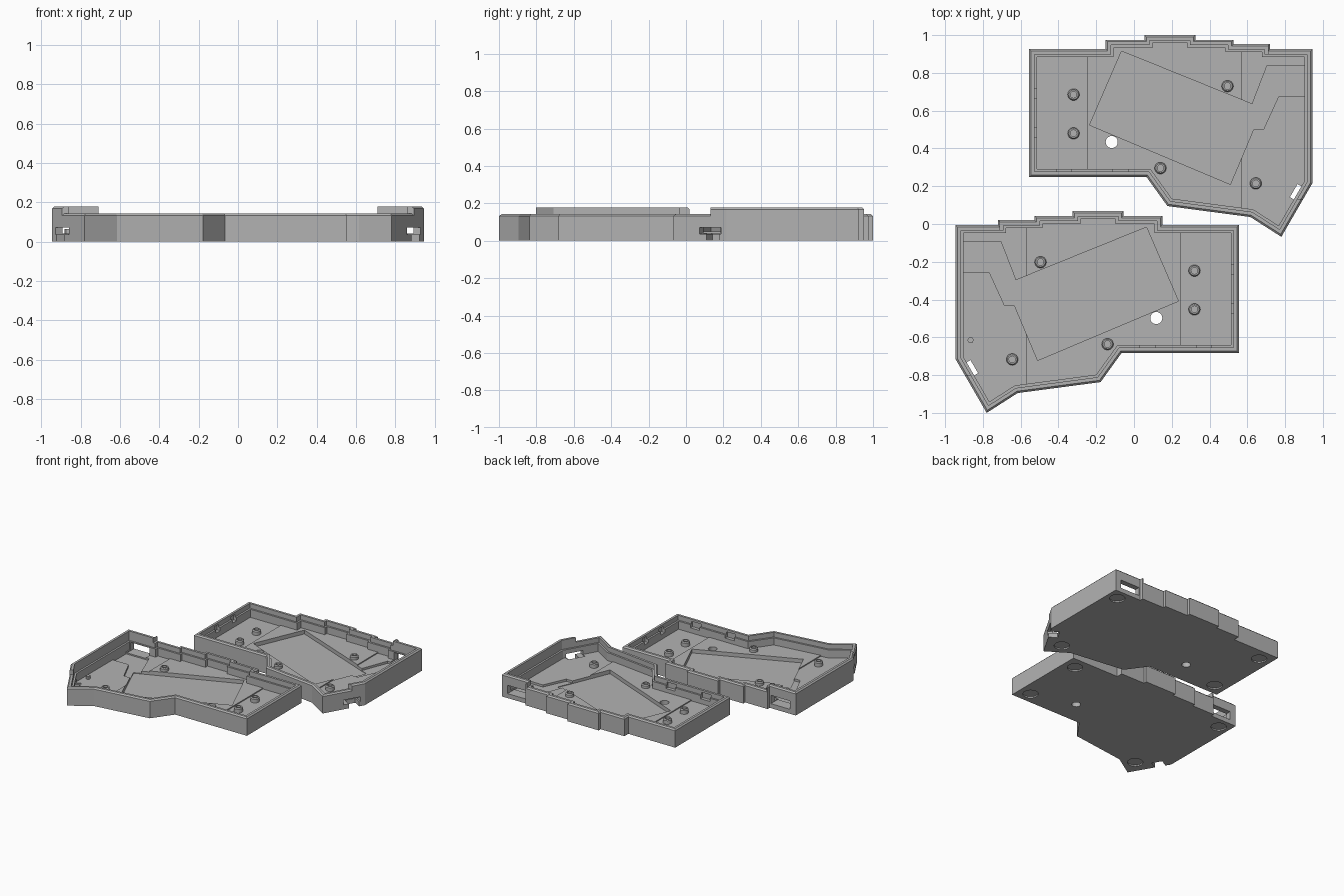
import bpy, bmesh, math
from mathutils import Vector, Matrix

if "Cube" in bpy.data.objects:
    bpy.data.objects.remove(bpy.data.objects["Cube"])

grey = bpy.data.materials.new("case grey")
grey.use_nodes = True
colour = (0.45, 0.45, 0.45, 1)
grey.diffuse_color = colour
grey.node_tree.nodes["Principled BSDF"].inputs["Base Color"].default_value = colour

# Outline of one half, counter-clockwise
OUTLINE = [(-.555, .249), (.066, .249), (.177, .095), (.616, .037), (.78, -.068),
           (.945, .217), (.945, .926), (.72, .926), (.72, .952), (.526, .952),
           (.526, .975), (.325, .975), (.325, 1), (.055, 1), (.055, .975),
           (-.15, .975), (-.15, .926), (-.555, .926)]
FLOOR, SIDE_FLOOR, POCKET = .05, .042, .02


def inset(points, distance):
    """Move every edge of a polygon inwards by the same distance."""
    pts = [Vector(p) for p in points]
    result = []
    for i, p in enumerate(pts):
        a = (p - pts[i - 1]).normalized()
        b = (pts[(i + 1) % len(pts)] - p).normalized()
        na, nb = Vector((-a.y, a.x)), Vector((-b.y, b.x))
        result.append(p + (na + nb) * distance / (1 + na.dot(nb)))
    return result


def make(name, bm):
    bmesh.ops.recalc_face_normals(bm, faces=bm.faces)
    mesh = bpy.data.meshes.new(name)
    bm.to_mesh(mesh)
    bm.free()
    mesh.materials.append(grey)
    obj = bpy.data.objects.new(name, mesh)
    bpy.context.collection.objects.link(obj)
    return obj


def prism(name, points, layers):
    """Stack of inset outlines, given as (inset, height)."""
    bm = bmesh.new()
    rings = [[bm.verts.new((p.x, p.y, z)) for p in inset(points, d)] for d, z in layers]
    bm.faces.new(rings[0][::-1])
    bm.faces.new(rings[-1])
    for low, high in zip(rings, rings[1:]):
        for i in range(len(low)):
            j = (i + 1) % len(low)
            bm.faces.new((low[i], low[j], high[j], high[i]))
    return make(name, bm)


def box(name, x0, x1, y0, y1, z0, z1):
    return prism(name, [(x0, y0), (x1, y0), (x1, y1), (x0, y1)], [(0, z0), (0, z1)])


def turned_box(name, centre, angle, length, width, z0, z1):
    obj = box(name, -length / 2, length / 2, -width / 2, width / 2, z0, z1)
    obj.data.transform(Matrix.Translation((*centre, 0)) @ Matrix.Rotation(angle, 4, 'Z'))
    return obj


def disc(name, centre, radius, z0, z1, sides=24):
    ring = [(centre[0] + radius * math.cos(2 * math.pi * i / sides),
             centre[1] + radius * math.sin(2 * math.pi * i / sides)) for i in range(sides)]
    return prism(name, ring, [(0, z0), (0, z1)])


def combine(obj, other, operation='DIFFERENCE'):
    """Apply a boolean and discard the second object."""
    mod = obj.modifiers.new("cut", 'BOOLEAN')
    mod.operation, mod.solver, mod.object = operation, 'EXACT', other
    deps = bpy.context.evaluated_depsgraph_get()
    mesh = bpy.data.meshes.new_from_object(obj.evaluated_get(deps))
    obj.modifiers.clear()
    obj.data = mesh
    bpy.data.objects.remove(other)


# Tray body with a chamfered rim, and the taller rim around the outer corner
case = prism("right_case", OUTLINE, [(0, 0), (0, .132), (.01, .142)])
raised = prism("raised_rim", OUTLINE, [(0, .1), (0, .168), (.01, .178)])
combine(raised, box("rim_limit", .71, 1.1, .13, 1.1, 0, .3), 'INTERSECT')
combine(case, raised, 'UNION')

# Interior: wide opening above a ledge, then the floor levels
combine(case, prism("opening", OUTLINE, [(.028, .105), (.028, .3)]))
combine(case, prism("cavity", OUTLINE, [(.042, FLOOR), (.042, .2)]))
for x0, x1 in ((-1, -.25), (.573, 1)):
    side = prism("side_floor", OUTLINE, [(.042, SIDE_FLOOR), (.042, .08)])
    combine(side, box("side_limit", x0, x1, -1, 2, 0, .2), 'INTERSECT')
    combine(case, side)

# Slanted pocket and the cable channel that leads to it
pocket = [(-.235, .524), (.51, .21), (.68, .613), (-.066, .915)]
combine(case, prism("pocket", pocket, [(0, POCKET), (0, .09)]))
channel = [(.61, .5), (.685, .5), (.765, .675), (.903, .675), (.903, .84), (.705, .84), (.62, .62)]
combine(case, prism("channel", channel, [(0, POCKET + .005), (0, .09)]))

# Connector window in the back wall, and the slot in the slanted wall
combine(case, box("window", .73, .895, .84, 1.1, .035, .1))
slant = math.atan2(.282, .165)
combine(case, turned_box("slot", (.885, .135), slant, .135, .13, .035, .072))
combine(case, turned_box("slot_floor", (.878, .158), slant, .08, .075, -.05, .07))

# Through hole and shallow round recesses for the feet
combine(case, disc("through_hole", (-.118, .434), .032, -.1, .2))
for spot in ((.86, .84), (.73, .075), (-.46, .34), (-.46, .83)):
    combine(case, disc("foot_recess", spot, .055, -.1, .01, 32))

# Clip notches in the ledge
for y in (.69, .485):
    combine(case, box("clip_notch", -.54, -.5, y - .025, y + .025, .08, .125))
for x in (-.37, -.07):
    combine(case, box("clip_notch", x - .04, x + .04, .265, .3, .08, .125))

# Screw standoffs with a chamfered top and a blind hole
standoffs = []
for spot in ((-.32, .685), (-.32, .48), (.14, .296), (.495, .73), (.645, .215)):
    ring = [(spot[0] + .031 * math.cos(math.pi * i / 12),
             spot[1] + .031 * math.sin(math.pi * i / 12)) for i in range(24)]
    post = prism("right_standoff", ring, [(0, .03), (0, .07), (.006, .078)])
    combine(post, disc("screw_hole", spot, .017, .05, .1))
    standoffs.append(post)

# Mirror every part for the other half, in front of the first
flip = Matrix.Translation((0, -.932, 0)) @ Matrix.Scale(-1, 4, (1, 0, 0))
for obj in [case] + standoffs:
    mesh = obj.data.copy()
    mesh.transform(flip)
    mesh.flip_normals()
    twin = bpy.data.objects.new(obj.name.replace("right", "left"), mesh)
    bpy.context.collection.objects.link(twin)

# Small six-sided post found in the front half only
disc("button_post", (-.865, -.615), .017, .03, .065, 6)
